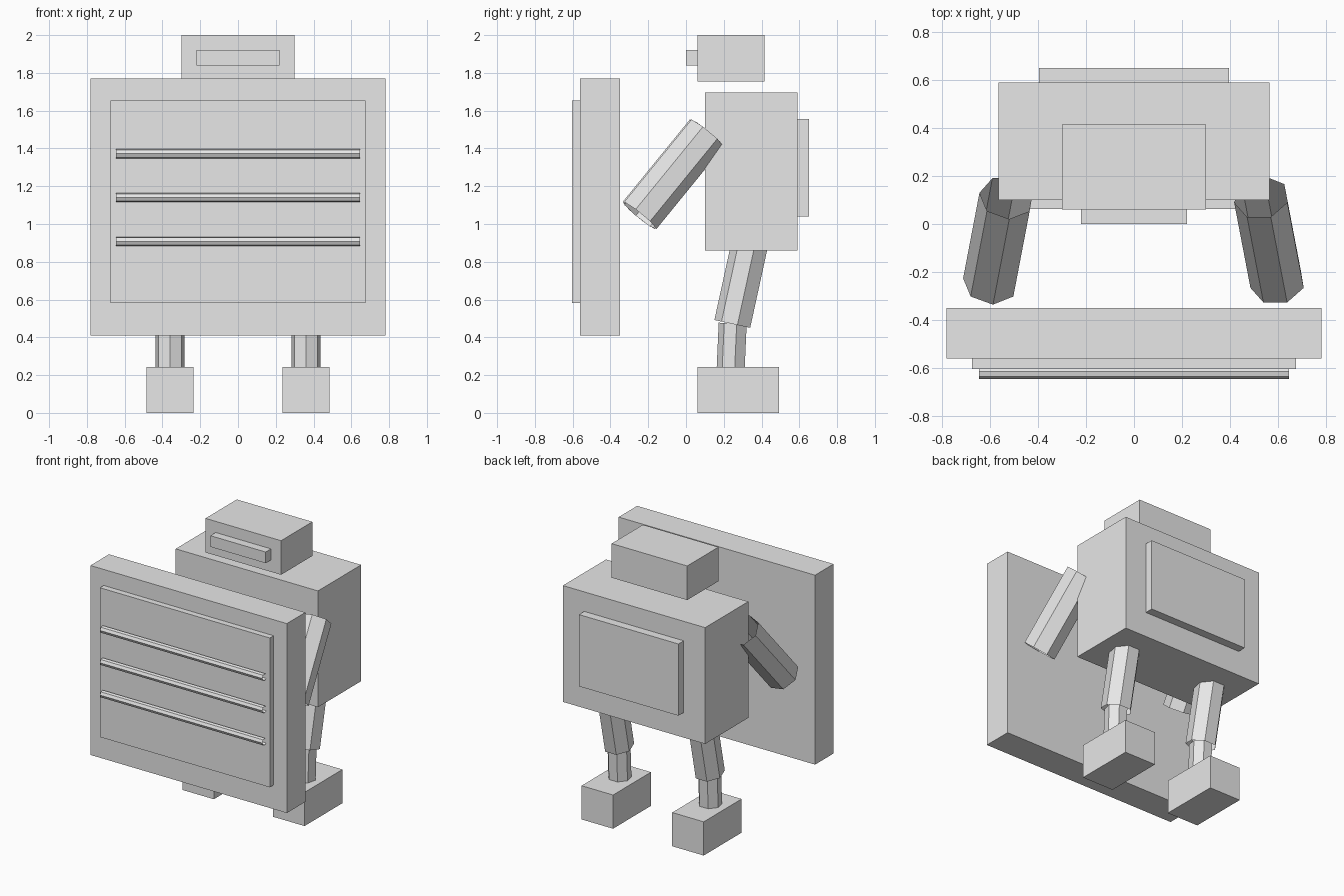
import bpy
import bmesh
from math import cos, sin, tau
from mathutils import Vector

cube = bpy.data.objects.get("Cube")
if cube:
    bpy.data.objects.remove(cube, do_unlink=True)

grey = bpy.data.materials.new("plain_grey")
grey.use_nodes = True
grey.diffuse_color = (0.8, 0.8, 0.8, 1)
grey.node_tree.nodes["Principled BSDF"].inputs["Base Color"].default_value = (0.8, 0.8, 0.8, 1)


def finish(name, bm):
    mesh = bpy.data.meshes.new(name)
    bm.to_mesh(mesh)
    bm.free()
    mesh.materials.append(grey)
    obj = bpy.data.objects.new(name, mesh)
    bpy.context.collection.objects.link(obj)
    return obj


def box(name, x, y, z):
    """Box from (min, max) pairs."""
    bm = bmesh.new()
    bmesh.ops.create_cube(bm, size=1)
    for v in bm.verts:
        v.co = [a + (b - a) * (c + 0.5) for (a, b), c in zip((x, y, z), v.co)]
    return finish(name, bm)


def tube(name, start, end, radius, point=-1, sides=7):
    """Open tube with one corner turned to the front (-1) or back (1)."""
    start, end = Vector(start), Vector(end)
    axis = (end - start).normalized()
    u = Vector((0, point, 0))
    u = (u - axis * u.dot(axis)).normalized()
    w = axis.cross(u)
    bm = bmesh.new()
    rings = []
    for centre in (start, end):
        rings.append([bm.verts.new(centre + radius * (u * cos(tau * i / sides) + w * sin(tau * i / sides)))
                      for i in range(sides)])
    for i in range(sides):
        j = (i + 1) % sides
        bm.faces.new((rings[0][i], rings[0][j], rings[1][j], rings[1][i]))
    return finish(name, bm)


# Head and body
box("head", (-0.3, 0.3), (0.06, 0.415), (1.755, 2.0))
box("visor", (-0.22, 0.22), (0, 0.06), (1.84, 1.92))
box("torso", (-0.565, 0.565), (0.1, 0.59), (0.86, 1.695))
box("back_pack", (-0.395, 0.395), (0.59, 0.65), (1.04, 1.555))

# Shield with its raised panel and bars
box("shield", (-0.78, 0.78), (-0.56, -0.35), (0.41, 1.77))
box("shield_panel", (-0.675, 0.675), (-0.603, -0.56), (0.583, 1.655))
for i, z in enumerate((1.372, 1.14, 0.908)):
    tube(f"shield_bar_{i + 1}", (-0.645, -0.62, z), (0.645, -0.62, z), 0.025)

# Arms, legs and feet
for side, s in (("left", 1), ("right", -1)):
    tube(f"{side}_arm", (s * 0.53, 0.11, 1.482), (s * 0.598, -0.246, 1.045), 0.115, point=s)
    tube(f"{side}_upper_leg", (s * 0.36, 0.345, 0.905), (s * 0.36, 0.25, 0.47), 0.102)
    tube(f"{side}_lower_leg", (s * 0.36, 0.251, 0.474), (s * 0.36, 0.237, 0.16), 0.078)
    box(f"{side}_foot", (s * 0.36 - 0.125, s * 0.36 + 0.125), (0.062, 0.492), (0, 0.242))
